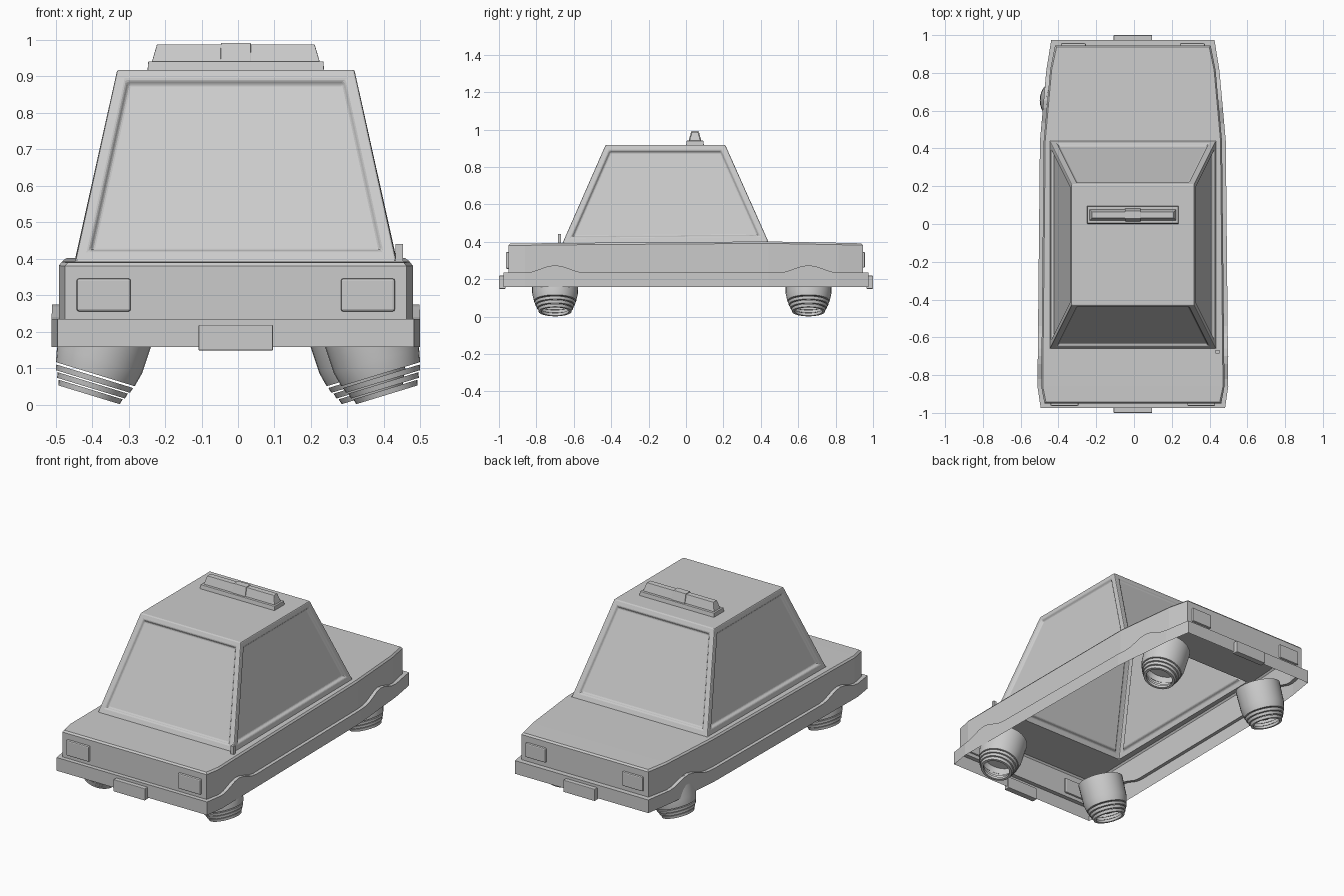
import bpy, bmesh, math
from mathutils import Vector

if "Cube" in bpy.data.objects:
    bpy.data.objects.remove(bpy.data.objects["Cube"])

CX = -0.006  # body centre line


def finish(bm, name, bevel=0.0, smooth=False):
    bmesh.ops.recalc_face_normals(bm, faces=bm.faces[:])
    me = bpy.data.meshes.new(name)
    bm.to_mesh(me)
    bm.free()
    ob = bpy.data.objects.new(name, me)
    bpy.context.collection.objects.link(ob)
    if bevel:
        m = ob.modifiers.new("bevel", "BEVEL")
        m.width, m.segments, m.limit_method = bevel, 2, 'ANGLE'
    if smooth:
        bpy.ops.object.select_all(action='DESELECT')
        ob.select_set(True)
        bpy.context.view_layer.objects.active = ob
        bpy.ops.object.shade_smooth_by_angle(angle=math.radians(35))
    return ob


def block(name, x, y, z, bevel=0.0, taper=(0, 0)):
    """Box from ranges; taper pulls the top in along x and y."""
    bm = bmesh.new()
    lo = [bm.verts.new((a, b, z[0])) for a, b in
          ((x[0], y[0]), (x[1], y[0]), (x[1], y[1]), (x[0], y[1]))]
    tx, ty = taper
    hi = [bm.verts.new((a, b, z[1])) for a, b in
          ((x[0] + tx, y[0] + ty), (x[1] - tx, y[0] + ty),
           (x[1] - tx, y[1] - ty), (x[0] + tx, y[1] - ty))]
    bm.faces.new(lo)
    bm.faces.new(hi)
    for i in range(4):
        k = (i + 1) % 4
        bm.faces.new((lo[i], lo[k], hi[k], hi[i]))
    return finish(bm, name, bevel)


def interp(knots, t):
    for (a, p), (b, q) in zip(knots, knots[1:]):
        if t <= b:
            return p + (q - p) * (t - a) / (b - a)
    return knots[-1][1]


# Body shell: lower skirt with arches, ledge, upper body and deck, open below
ARCHES = (-0.70, 0.655)
WIDTH = [(-0.975, 0.488), (-0.86, 0.505), (0.44, 0.492), (0.815, 0.458), (0.975, 0.432)]
DECK = [(-0.975, 0.39), (-0.66, 0.394), (0.44, 0.402), (0.975, 0.392)]
ys = [-0.975, 0.44, 0.975] + [c + 0.04 * k for c in ARCHES for k in range(-4, 5)]
ys.sort()


def section(y):
    w, deck = interp(WIDTH, y), interp(DECK, y)
    arch = 0.235
    for c in ARCHES:
        d = abs(y - c) / 0.16
        if d < 1:
            arch += 0.02 * (1 + math.cos(math.pi * d))
    yb = max(-0.95, min(0.945, y))
    yt = max(-0.942, min(0.937, y))
    return [(w, y, 0.158), (w, y, arch), (w - 0.02, yb, arch), (w - 0.02, yb, deck - 0.01),
            (w - 0.028, yt, deck), (min(0.44, w - 0.045), yt, deck)]


bm = bmesh.new()
sides = {s: [[bm.verts.new((CX + s * x, y, z)) for x, y, z in section(v)] for v in ys]
         for s in (-1, 1)}
L, R = sides[-1], sides[1]
for j in range(len(ys) - 1):
    for S in (L, R):
        for i in range(5):
            bm.faces.new((S[j][i], S[j + 1][i], S[j + 1][i + 1], S[j][i + 1]))
    if not -0.66 < (ys[j] + ys[j + 1]) / 2 < 0.44:
        bm.faces.new((L[j][5], R[j][5], R[j + 1][5], L[j + 1][5]))
for j in (0, -1):
    for i in range(4):
        bm.faces.new((L[j][i], R[j][i], R[j][i + 1], L[j][i + 1]))
finish(bm, "body_shell")

# Cabin: tapered, open below, with recessed windows on four sides
bm = bmesh.new()
lo = [bm.verts.new((CX + x, y, z)) for x, y, z in
      ((-0.44, -0.66, 0.394), (0.44, -0.66, 0.394), (0.44, 0.44, 0.402), (-0.44, 0.44, 0.402))]
hi = [bm.verts.new((CX + x, y, 0.918)) for x, y in
      ((-0.325, -0.43), (0.325, -0.43), (0.325, 0.21), (-0.325, 0.21))]
bm.faces.new(hi)
walls = [bm.faces.new((lo[i], lo[(i + 1) % 4], hi[(i + 1) % 4], hi[i])) for i in range(4)]
bm.normal_update()
bmesh.ops.inset_individual(bm, faces=walls, thickness=0.03, use_even_offset=True)
bmesh.ops.inset_individual(bm, faces=walls, thickness=0.010, depth=-0.014, use_even_offset=True)
finish(bm, "cabin", bevel=0.005)

# Roof light bar
block("roof_light_base", (CX - 0.242, CX + 0.242), (0.0, 0.096), (0.915, 0.941), 0.002, (0.002, 0.004))
block("roof_light_bar", (CX - 0.23, CX + 0.23), (0.018, 0.078), (0.94, 0.988), 0.002, (0.014, 0.014))
block("roof_light_middle", (CX - 0.042, CX + 0.042), (0.014, 0.082), (0.94, 0.992), 0.002, (0.001, 0.014))

# Lights and plates
for s in (-1, 1):
    f, r = CX + s * 0.362, CX + s * 0.315
    block("headlight", (f - 0.074, f + 0.074), (-0.963, -0.94), (0.256, 0.346), 0.006)
    block("tail_light", (r - 0.066, r + 0.066), (0.935, 0.957), (0.262, 0.346), 0.006)
block("front_plate", (CX - 0.102, CX + 0.102), (-1.0, -0.965), (0.149, 0.219), 0.003)
block("rear_plate", (CX - 0.102, CX + 0.102), (0.965, 1.0), (0.149, 0.219), 0.003)

# Antenna
block("antenna", (0.432, 0.452), (-0.685, -0.668), (0.385, 0.441))


# Tilted hover thrusters: a tube and three separate stepped rings
def revolve(bm, profile, origin, axis, n=32, closed=True):
    u = Vector((0, 1, 0))
    v = axis.cross(u)
    rows = [[bm.verts.new(origin + axis * t + r * (u * math.cos(a) + v * math.sin(a)))
             for a in (2 * math.pi * k / n for k in range(n))] for r, t in profile]
    pairs = list(zip(rows, rows[1:])) + ([(rows[-1], rows[0])] if closed else [])
    for p, q in pairs:
        for k in range(n):
            m = (k + 1) % n
            bm.faces.new((p[k], p[m], q[m], q[k]))
    if not closed:
        bm.faces.new(rows[0])
        bm.faces.new(rows[-1])


for name, x, y, s in (("front_left", -0.391, ARCHES[0], -1), ("front_right", 0.391, ARCHES[0], 1),
                      ("rear_left", -0.391, ARCHES[1], -1), ("rear_right", 0.351, ARCHES[1], 1)):
    bm = bmesh.new()
    axis = Vector((s * math.sin(math.radians(17)), 0, -math.cos(math.radians(17))))
    o = Vector((x, y, 0.084))
    revolve(bm, [(0.125, -0.16), (0.122, -0.04), (0.113, 0.0), (0.098, 0.0), (0.098, -0.04)],
            o, axis, closed=False)
    for r, t in ((0.110, 0.006), (0.101, 0.025), (0.092, 0.044)):
        revolve(bm, [(r, t), (r - 0.004, t + 0.015), (r - 0.018, t + 0.015), (r - 0.018, t)], o, axis)
    finish(bm, name + "_thruster", smooth=True)
